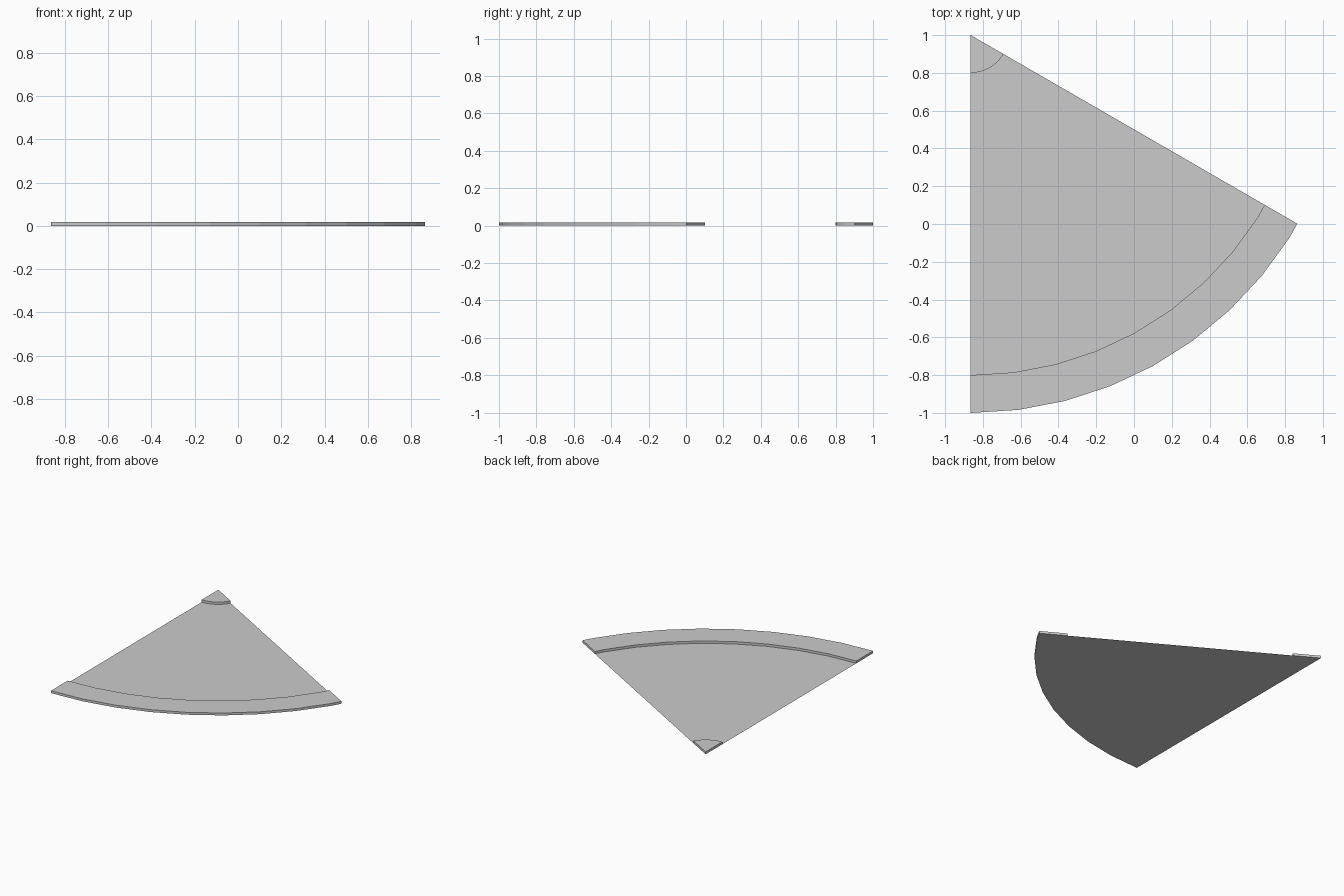
import bpy, bmesh
from math import radians, sin, cos
from mathutils import Vector

if "Cube" in bpy.data.objects:
    bpy.data.objects.remove(bpy.data.objects["Cube"])

APEX = Vector((-0.8645, 1.0, 0.0))   # tip of the 60 degree wedge
STEP, SWEEP = 7.2, 60.0              # facets of a 50-sided circle, cut at 60 degrees
HEIGHT = 0.018


def arc(radius):
    """Faceted arc around the apex, last facet trimmed on its chord."""
    angles = [i * STEP for i in range(9)]
    rim = [(a, radius) for a in angles]
    mid = angles[-1] + STEP / 2
    trim = radius * cos(radians(STEP / 2)) / cos(radians(mid - SWEEP))
    rim.append((SWEEP, trim))
    return [APEX + Vector((r * sin(radians(a)), -r * cos(radians(a)), 0)) for a, r in rim]


def sector(name, inner, outer, height=0.0):
    """Flat wedge band between two radii, extruded upward when height is given."""
    bm = bmesh.new()
    out = [bm.verts.new(p) for p in arc(outer)]
    if inner:
        inn = [bm.verts.new(p) for p in arc(inner)]
        for i in range(len(out) - 1):
            bm.faces.new((inn[i], out[i], out[i + 1], inn[i + 1]))
    else:
        bm.faces.new([bm.verts.new(APEX)] + out)
    if height:
        ext = bmesh.ops.extrude_face_region(bm, geom=bm.faces[:], use_keep_orig=True)
        top = [g for g in ext["geom"] if isinstance(g, bmesh.types.BMVert)]
        bmesh.ops.translate(bm, verts=top, vec=(0, 0, height))
        bmesh.ops.recalc_face_normals(bm, faces=bm.faces[:])
    mesh = bpy.data.meshes.new(name)
    bm.to_mesh(mesh)
    bm.free()
    obj = bpy.data.objects.new(name, mesh)
    bpy.context.collection.objects.link(obj)
    return obj


# Thin floor sheet between the two raised borders
sector("floor_sheet", 0.2, 1.8)
# Raised tip and raised outer kerb
sector("inner_tip", 0, 0.2, HEIGHT)
sector("outer_kerb", 1.8, 2.0, HEIGHT)
